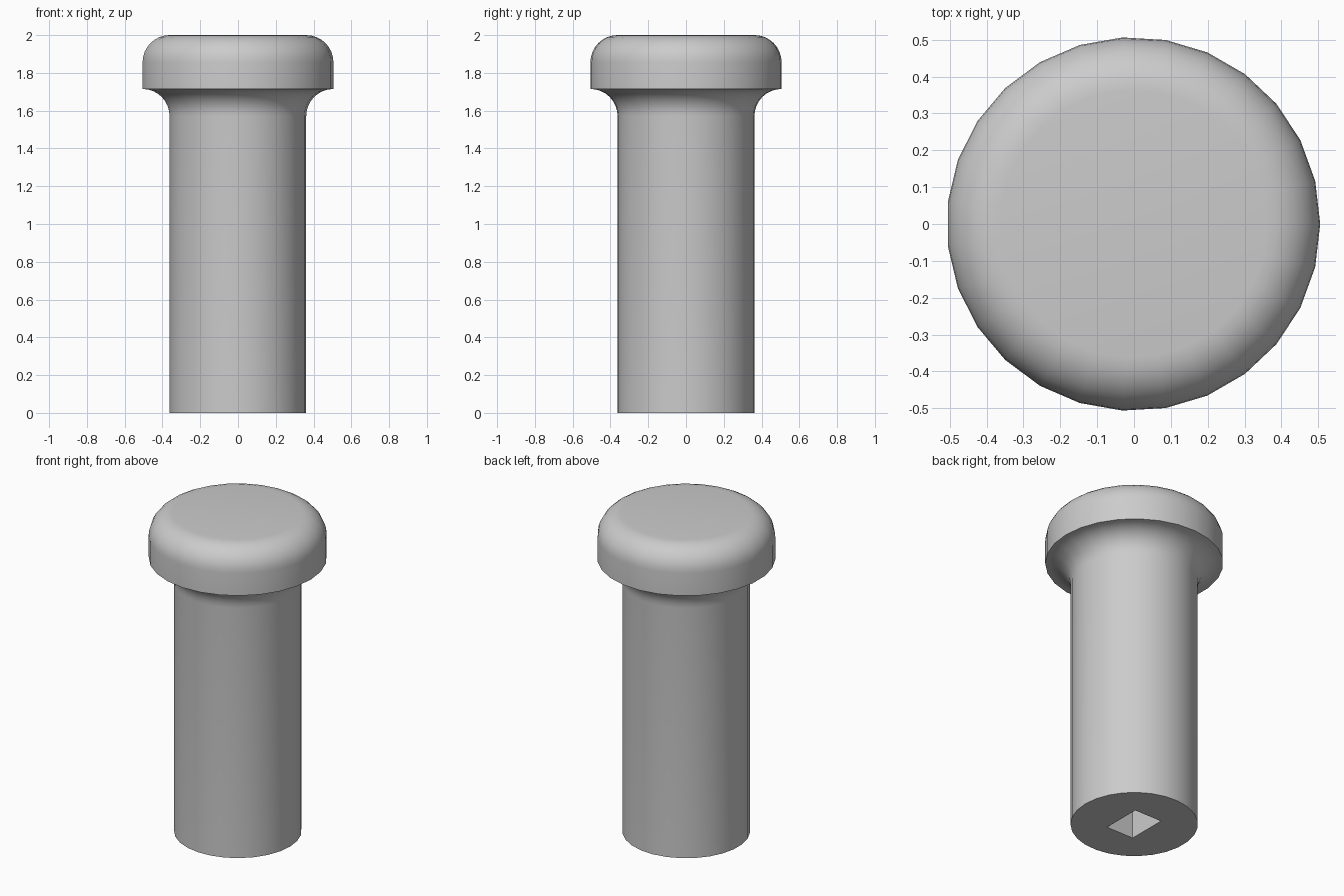
import bpy
import bmesh
from math import sin, cos, pi, radians
from mathutils import Matrix, Vector

cube = bpy.data.objects.get("Cube")
if cube:
    bpy.data.objects.remove(cube, do_unlink=True)

SIDES = 27
SHAFT_R, HEAD_R, CURVE_R = 0.363, 0.507, 0.144
HEAD_BOTTOM, TOP = 1.715, 2.0
ARC_STEPS = 8
OFFSET_X = -0.0017  # centres the odd-sided outline

grey = bpy.data.materials.new("grey")
grey.use_nodes = True
colour = (0.6, 0.6, 0.6, 1)
grey.diffuse_color = colour
grey.node_tree.nodes["Principled BSDF"].inputs["Base Color"].default_value = colour


def arc(r, z, start, end):
    """Points (radius, height) of an arc about a centre."""
    angles = [radians(start + (end - start) * i / ARC_STEPS) for i in range(ARC_STEPS + 1)]
    return [(r + CURVE_R * cos(a), z + CURVE_R * sin(a)) for a in angles]


def link(name, bm):
    bmesh.ops.recalc_face_normals(bm, faces=bm.faces)
    mesh = bpy.data.meshes.new(name)
    bm.to_mesh(mesh)
    bm.free()
    obj = bpy.data.objects.new(name, mesh)
    bpy.context.collection.objects.link(obj)
    mesh.materials.append(grey)
    return obj


# Shaft, flared neck and rounded head as one turned profile
profile = [(SHAFT_R, 0)]
profile += arc(HEAD_R, HEAD_BOTTOM - CURVE_R, 180, 90)
profile += arc(SHAFT_R, TOP - CURVE_R, 0, 90)

bm = bmesh.new()
rings = []
for r, z in profile:
    rings.append([bm.verts.new((r * cos(2 * pi * i / SIDES) + OFFSET_X,
                                r * sin(2 * pi * i / SIDES), z)) for i in range(SIDES)])
for low, high in zip(rings, rings[1:]):
    for i in range(SIDES):
        j = (i + 1) % SIDES
        bm.faces.new((low[i], low[j], high[j], high[i]))
bm.faces.new(rings[0])
bm.faces.new(rings[-1])
pin = link("round_headed_pin", bm)

# Rectangular socket cut up into the bottom of the shaft
SOCKET = Vector((0.19, 0.25, 1.6))
bm = bmesh.new()
bmesh.ops.create_cube(bm, size=1, matrix=Matrix.Diagonal((*SOCKET, 1)))
cutter = link("socket_cutter", bm)
cutter.hide_render = True

bpy.ops.object.select_all(action='DESELECT')
pin.select_set(True)
bpy.context.view_layer.objects.active = pin
cut = pin.modifiers.new("socket", 'BOOLEAN')
cut.operation = 'DIFFERENCE'
cut.solver = 'EXACT'
cut.object = cutter
bpy.ops.object.modifier_apply(modifier=cut.name)
bpy.data.objects.remove(cutter, do_unlink=True)

bpy.ops.object.shade_smooth_by_angle(angle=radians(30))
